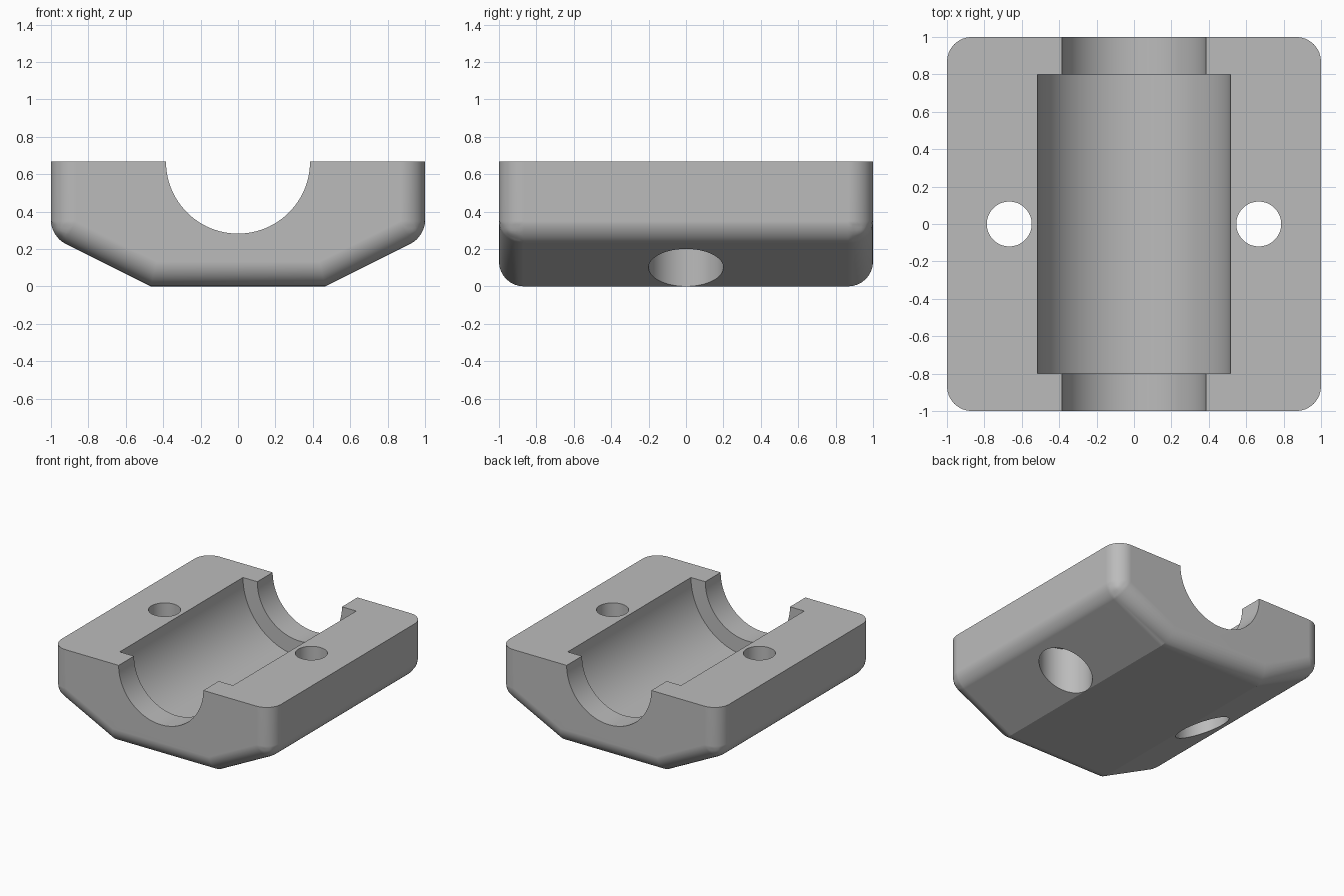
import bpy, bmesh, math

cube = bpy.data.objects.get("Cube")
if cube:
    bpy.data.objects.remove(cube, do_unlink=True)

TOP = 0.667
FILLET = 0.133

grey = bpy.data.materials.new("plain_grey")
grey.use_nodes = True
grey.diffuse_color = (0.5, 0.5, 0.5, 1)
grey.node_tree.nodes["Principled BSDF"].inputs["Base Color"].default_value = (0.5, 0.5, 0.5, 1)

# Block: chamfered profile extruded from front to back
profile = [(-1, TOP), (-1, 0.267), (-0.467, 0), (0.467, 0), (1, 0.267), (1, TOP)]
bm = bmesh.new()
face = bm.faces.new([bm.verts.new((x, -1, z)) for x, z in profile])
ext = bmesh.ops.extrude_face_region(bm, geom=[face])
for v in ext["geom"]:
    if isinstance(v, bmesh.types.BMVert):
        v.co.y = 1
bmesh.ops.recalc_face_normals(bm, faces=bm.faces)

# Round every edge except the top rim and the two creases of the underside
weights = bm.edges.layers.float.new("bevel_weight_edge")
for e in bm.edges:
    a, b = (v.co for v in e.verts)
    lengthwise = abs(a.y - b.y) > 1
    on_top = min(a.z, b.z) > TOP - 0.01
    crease = lengthwise and a.z < 0.01
    if not on_top and not crease:
        # Equal radius needs a shorter setback on the blunt side corner
        e[weights] = math.tan(math.radians(31.7)) if lengthwise else 1
mesh = bpy.data.meshes.new("clamp_half")
bm.to_mesh(mesh)
bm.free()
mesh.materials.append(grey)
block = bpy.data.objects.new("clamp_half", mesh)
bpy.context.collection.objects.link(block)

bevel = block.modifiers.new("fillets", "BEVEL")
bevel.limit_method = "WEIGHT"
bevel.width = FILLET
bevel.segments = 8
cutters = []


def cut(name, radius, depth, location, lengthwise=False, sides=64):
    """Subtract a cylinder from the block."""
    bpy.ops.mesh.primitive_cylinder_add(
        vertices=sides, radius=radius, depth=depth, location=location,
        rotation=(math.pi / 2 if lengthwise else 0, 0, 0))
    tool = bpy.context.object
    tool.name = name
    tool.hide_render = True
    tool.data.materials.append(grey)
    mod = block.modifiers.new(name, "BOOLEAN")
    mod.operation = "DIFFERENCE"
    mod.solver = "EXACT"
    mod.object = tool
    cutters.append(tool)


# Shaft channel and wider bearing seat
cut("shaft_channel", 0.385, 2.4, (0, 0, TOP), True, 96)
cut("bearing_seat", 0.515, 1.6, (0, 0, TOP), True, 96)

# Screw holes with counterbores from below
for side in (-1, 1):
    cut("screw_hole", 0.12, 2, (side * 0.667, 0, 0.5))
    cut("counterbore", 0.2, 0.8, (side * 0.667, 0, 0))

# Bake the cuts, drop the cutters, then shade
bpy.ops.object.select_all(action="DESELECT")
block.select_set(True)
bpy.context.view_layer.objects.active = block
for mod in list(block.modifiers):
    bpy.ops.object.modifier_apply(modifier=mod.name)
for tool in cutters:
    bpy.data.objects.remove(tool, do_unlink=True)
bpy.ops.object.shade_smooth_by_angle(angle=math.radians(25))
flat = block.modifiers.new("weighted_normals", "WEIGHTED_NORMAL")
flat.keep_sharp = True
